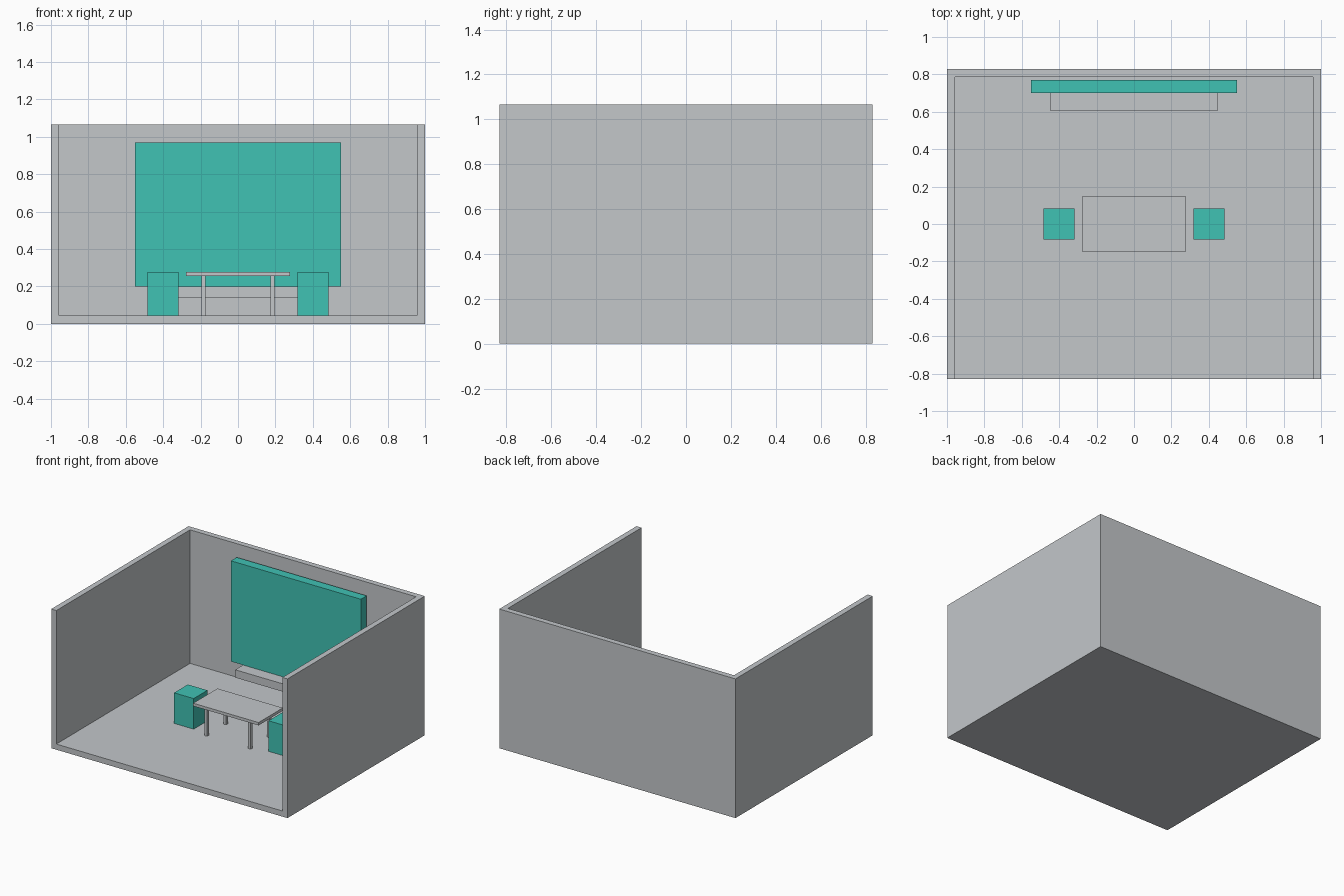
import bpy

cube = bpy.data.objects.get("Cube")
if cube:
    bpy.data.objects.remove(cube, do_unlink=True)


def make_material(name, rgb):
    mat = bpy.data.materials.new(name)
    mat.use_nodes = True
    colour = (*rgb, 1)
    mat.diffuse_color = colour
    mat.node_tree.nodes["Principled BSDF"].inputs["Base Color"].default_value = colour
    return mat


grey = make_material("light grey", (0.546, 0.571, 0.591))
teal = make_material("teal", (0.051, 0.539, 0.456))


def box(name, low, high, mat):
    """Axis-aligned box between two opposite corners."""
    size = [b - a for a, b in zip(low, high)]
    centre = [(a + b) / 2 for a, b in zip(low, high)]
    bpy.ops.mesh.primitive_cube_add(size=1, location=centre)
    obj = bpy.context.object
    obj.name = name
    obj.scale = size
    bpy.ops.object.transform_apply(location=False, rotation=False, scale=True)
    obj.data.materials.append(mat)
    return obj


WIDTH, DEPTH, HEIGHT, WALL = 1.0, 0.83, 1.065, 0.043
FLOOR = WALL

# Room shell: floor, back wall and two side walls, open at front and top
room = box("room_shell", (-WIDTH, -DEPTH, 0), (WIDTH, DEPTH, HEIGHT), grey)
cutter = box("room_cutter", (WALL - WIDTH, -DEPTH - 0.5, FLOOR),
             (WIDTH - WALL, DEPTH - WALL, HEIGHT + 0.5), grey)
cutter.hide_render = True
cut = room.modifiers.new("hollow", "BOOLEAN")
cut.operation = "DIFFERENCE"
cut.solver = "EXACT"
cut.object = cutter
bpy.context.view_layer.objects.active = room
bpy.ops.object.modifier_apply(modifier=cut.name)
bpy.data.objects.remove(cutter, do_unlink=True)

# Wall panel and the floating shelf under it
box("wall_panel", (-0.55, 0.70, 0.20), (0.55, 0.77, 0.97), teal)
box("wall_shelf", (-0.447, 0.605, 0.14), (0.447, 0.77, 0.20), grey)

# Table
TABLE_UNDER = 0.255
box("table_top", (-0.277, -0.147, TABLE_UNDER), (0.277, 0.147, 0.277), grey)
LEG = 0.011
for side, x in (("left", 0.185), ("right", -0.185)):
    for end, y in (("front", -0.115), ("back", 0.115)):
        box(f"table_leg_{end}_{side}", (x - LEG, y - LEG, FLOOR),
            (x + LEG, y + LEG, TABLE_UNDER), grey)

# Block stools at both ends of the table
HALF = 0.083
for side, x in (("left", 0.4), ("right", -0.4)):
    box(f"stool_{side}", (x - HALF, -HALF, FLOOR), (x + HALF, HALF, 0.277), teal)
